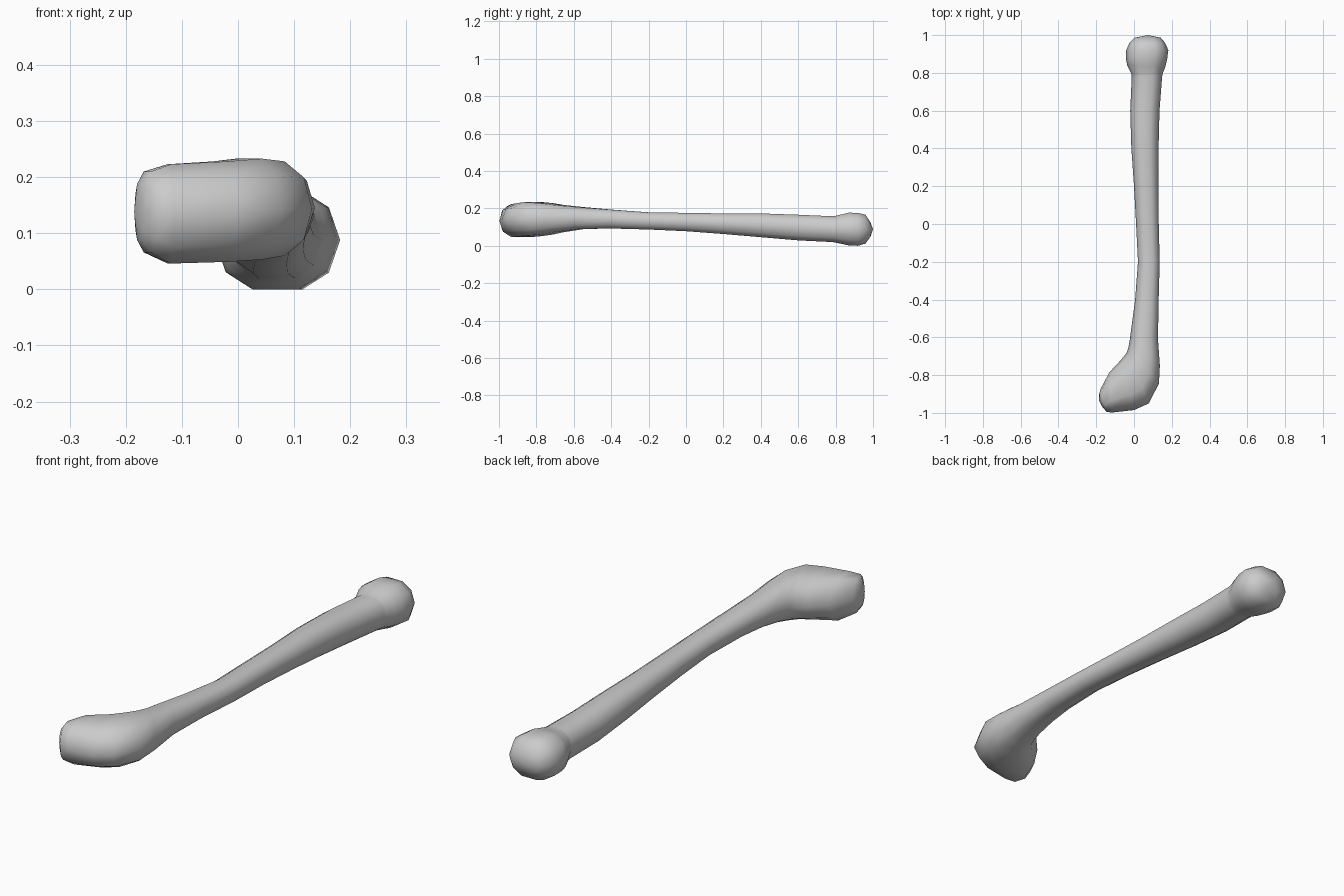
import bpy, bmesh
from mathutils import Vector

# Unit cross-section of the shaft (10 sides)
SECTION = [(1, 0), (.82, .66), (.4, 1), (-.4, 1), (-.82, .66),
           (-1, 0), (-.82, -.66), (-.4, -1), (.4, -1), (.82, -.66)]

# Rings from foot to knob: left x, y / right x, y / bottom z, top z
RINGS = [
    (-.184, -.90, -.17, -.965, .09, .19),
    (-.178, -.875, -.145, -.995, .068, .212),
    (-.13, -.785, -.115, -.998, .048, .225),
    (-.065, -.715, .0, -.985, .051, .230),
    (-.038, -.68, .078, -.95, .055, .235),
    (-.030, -.655, .132, -.845, .062, .230),
    (-.022, -.61, .137, -.75, .075, .220),
    (-.010, -.52, .127, -.61, .091, .209),
    (.006, -.40, .130, -.42, .095, .196),
    (.021, -.20, .136, -.20, .089, .181),
    (.011, .0, .131, .0, .080, .178),
    (.0, .20, .129, .20, .065, .175),
    (-.014, .40, .130, .40, .048, .175),
    (-.020, .60, .135, .60, .031, .168),
    (-.012, .78, .149, .78, .022, .160),
    (-.014, .795, .151, .795, .020, .161),
    (-.036, .84, .165, .83, .012, .170),
    (-.042, .87, .175, .87, .004, .179),
    (-.041, .92, .182, .92, .002, .178),
    (-.024, .96, .164, .96, .014, .168),
    (.003, .986, .142, .986, .050, .128),
]

def ring_points(xl, yl, xr, yr, z0, z1):
    a, b = Vector((xl, yl, 0)), Vector((xr, yr, 0))
    mid, half = (a + b) / 2, (b - a) / 2
    return [mid + half * u + Vector((0, 0, (z0 + z1) / 2 + v * (z1 - z0) / 2))
            for u, v in SECTION]

# Loft the whole club through the rings
bm = bmesh.new()
loops = [[bm.verts.new(p) for p in ring_points(*r)] for r in RINGS]
n = len(SECTION)
for a, b in zip(loops, loops[1:]):
    for i in range(n):
        j = (i + 1) % n
        bm.faces.new((a[i], a[j], b[j], b[i]))

# Close the toe and the knob
for loop, tip in ((loops[0], (-.185, -.935, .14)), (loops[-1], (.072, 1.0, .09))):
    t = bm.verts.new(tip)
    for i in range(n):
        bm.faces.new((loop[i], loop[(i + 1) % n], t))
bmesh.ops.recalc_face_normals(bm, faces=bm.faces)
bm.verts.ensure_lookup_table()
low = min(v.co.z for v in bm.verts)
bmesh.ops.translate(bm, verts=bm.verts, vec=(0, 0, -low))

mesh = bpy.data.meshes.new("bent_club")
bm.to_mesh(mesh)
bm.free()
mesh.shade_smooth()
club = bpy.data.objects.new("bent_club", mesh)
bpy.context.collection.objects.link(club)
